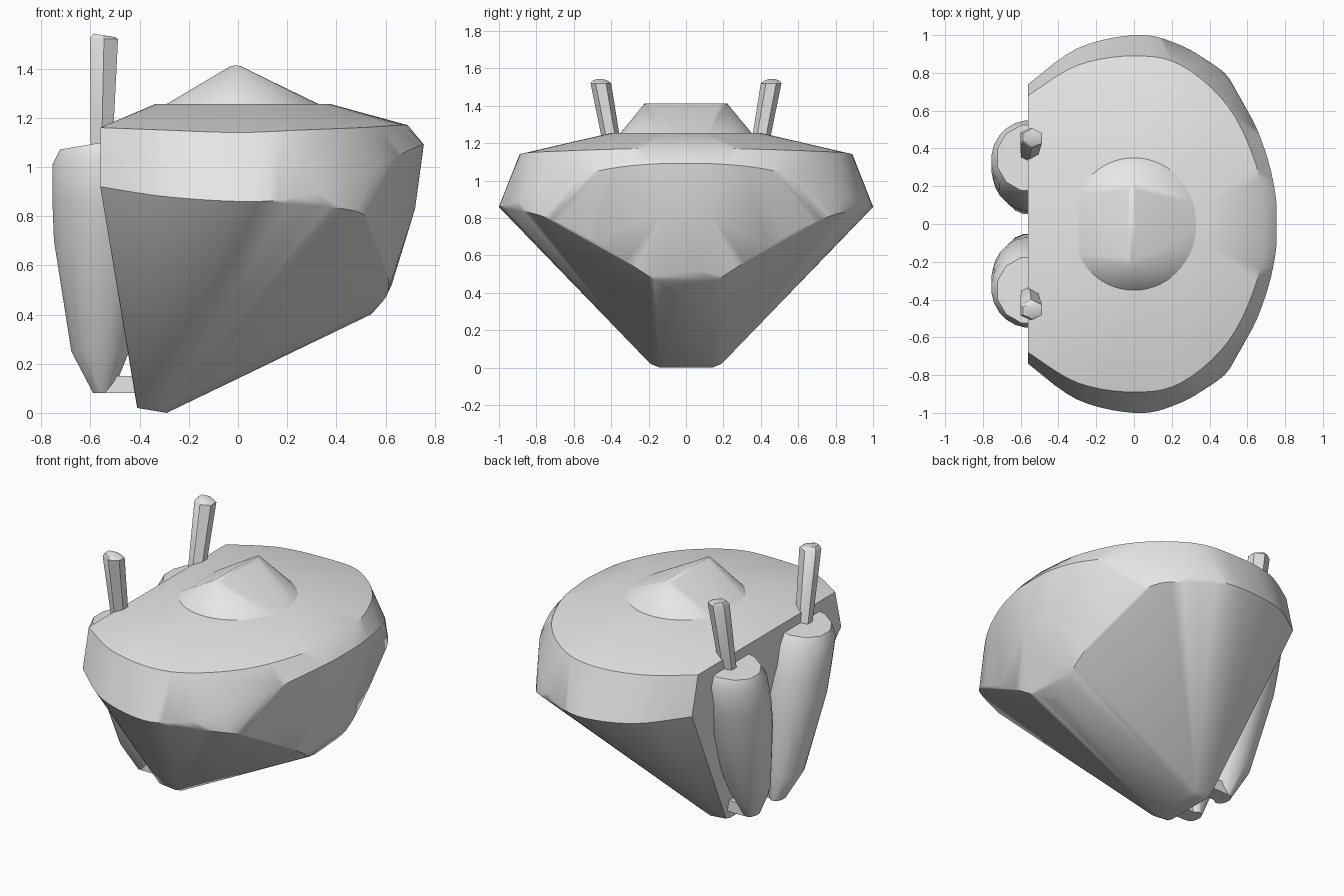
import bpy
import bmesh
import math
from mathutils import Vector

default_cube = bpy.data.objects.get("Cube")
if default_cube:
    bpy.data.objects.remove(default_cube, do_unlink=True)

grey = bpy.data.materials.new("plain grey")
grey.use_nodes = True
grey.diffuse_color = (0.8, 0.8, 0.8, 1)
shader = next(node for node in grey.node_tree.nodes if node.type == "BSDF_PRINCIPLED")
shader.inputs["Base Color"].default_value = grey.diffuse_color


def curve_through(points, steps=5):
    """Smooth open curve passing through every given point."""
    points = [Vector(point) for point in points]
    padded = [points[0]] + points + [points[-1]]
    result = []
    for before, start, end, after in zip(padded, padded[1:], padded[2:], padded[3:]):
        for step in range(steps):
            t = step / steps
            tangent_in = (end - before) / 2
            tangent_out = (after - start) / 2
            result.append(start * (2 * t**3 - 3 * t**2 + 1)
                          + tangent_in * (t**3 - 2 * t**2 + t)
                          + end * (3 * t**2 - 2 * t**3)
                          + tangent_out * (t**3 - t**2))
    return result + [points[-1]]


def mirrored(points):
    """Points together with their reflection across the y = 0 plane."""
    return [Vector((p[0], side * p[1], p[2])) for p in points for side in (1, -1)]


def ring(centre, radius_x, radius_y, sides, tilt=0.0):
    """Closed ring of points, with an optional slope along x."""
    x, y, z = centre
    angles = [math.tau * (index + 0.5) / sides for index in range(sides)]
    return [Vector((x + radius_x * math.cos(a),
                    y + radius_y * math.sin(a),
                    z + tilt * math.cos(a))) for a in angles]


def solid(name, points, smooth_angle=35):
    """Closed convex solid wrapped around a set of section points."""
    mesh = bpy.data.meshes.new(name)
    bm = bmesh.new()
    for point in points:
        bm.verts.new(point)
    bmesh.ops.remove_doubles(bm, verts=bm.verts[:], dist=0.002)
    bmesh.ops.convex_hull(bm, input=bm.verts[:])
    loose = [vert for vert in bm.verts if not vert.link_faces]
    bmesh.ops.delete(bm, geom=loose, context="VERTS")
    bmesh.ops.dissolve_limit(bm, angle_limit=math.radians(1),
                             verts=bm.verts[:], edges=bm.edges[:])
    bmesh.ops.recalc_face_normals(bm, faces=bm.faces[:])
    bm.to_mesh(mesh)
    bm.free()
    mesh.materials.append(grey)
    part = bpy.data.objects.new(name, mesh)
    bpy.context.collection.objects.link(part)
    bpy.ops.object.select_all(action="DESELECT")
    part.select_set(True)
    bpy.context.view_layer.objects.active = part
    bpy.ops.object.shade_smooth_by_angle(angle=math.radians(smooth_angle))
    return part


# Hull: shoulder line, widest line, lower chine, nose and keel, back to nose
shoulder = curve_through([(-.56, .68, 1.16), (-.3, .84, 1.15), (0, .89, 1.14),
                          (.25, .84, 1.15), (.5, .62, 1.16), (.65, .3, 1.17),
                          (.69, 0, 1.17)])
widest = curve_through([(-.56, .74, .92), (-.3, .93, .88), (0, 1, .86),
                        (.2, .965, .87), (.4, .85, .92), (.6, .6, 1.02),
                        (.7, .37, 1.07), (.75, .15, 1.09), (.755, 0, 1.09)])
chine = curve_through([(.2, .96, .85), (.48, .8, .82), (.56, .6, .74),
                       (.6, .4, .62), (.61, .2, .49), (.545, .07, .41)])
nose = [(.72, .12, .83), (.625, .06, .52), (.54, 0, .4)]
keel = [(-.41, .19, .03), (-.41, .15, .02), (-.3, .19, .02), (-.29, .14, 0)]
crown = ring((.02, 0, 1.255), .36, .4, 40)
solid("hull", mirrored(shoulder + widest + chine + nose + keel) + crown)

# Ridged cap on the crown
cap_base = [Vector((max(p.x, -.3), p.y, p.z))
            for p in ring((0, 0, 1.25), .34, .355, 48)]
cap_ridge = mirrored([(-.03, .18, 1.41), (.01, .18, 1.41), (-.01, .22, 1.413)])
solid("cap", cap_base + cap_ridge, 30)

for side, label in ((1, "back"), (-1, "front")):
    # Tapered column leaning in toward the keel
    column = (ring((-.55, .13, .08), .04, .06, 12)
              + ring((-.56, .17, .25), .12, .12, 16)
              + ring((-.55, .27, .7), .2, .2, 24)
              + ring((-.55, .3, .85), .206, .21, 24)
              + ring((-.55, .34, 1.03), .206, .21, 24, .02)
              + ring((-.55, .35, 1.1), .18, .18, 12, .03))
    # Upright blade, splayed outward and wider at the tip
    blade = (ring((-.555, .37, 1.05), .05, .045, 6)
             + ring((-.545, .455, 1.52), .066, .055, 6)
             + ring((-.545, .46, 1.535), .05, .04, 6, -.008))
    # Small foot joining the column to the keel
    foot = [Vector((x, y, z)) for x in (-.57, -.4)
            for y in (.09, .19) for z in (.08, .15)]
    foot = [p + Vector((0.03 if p.x < -.5 and p.z < .1 else 0, 0, 0)) for p in foot]
    for part, points in (("column", column), ("blade", blade), ("foot", foot)):
        solid(f"{label}_{part}", [Vector((p.x, side * p.y, p.z)) for p in points])
